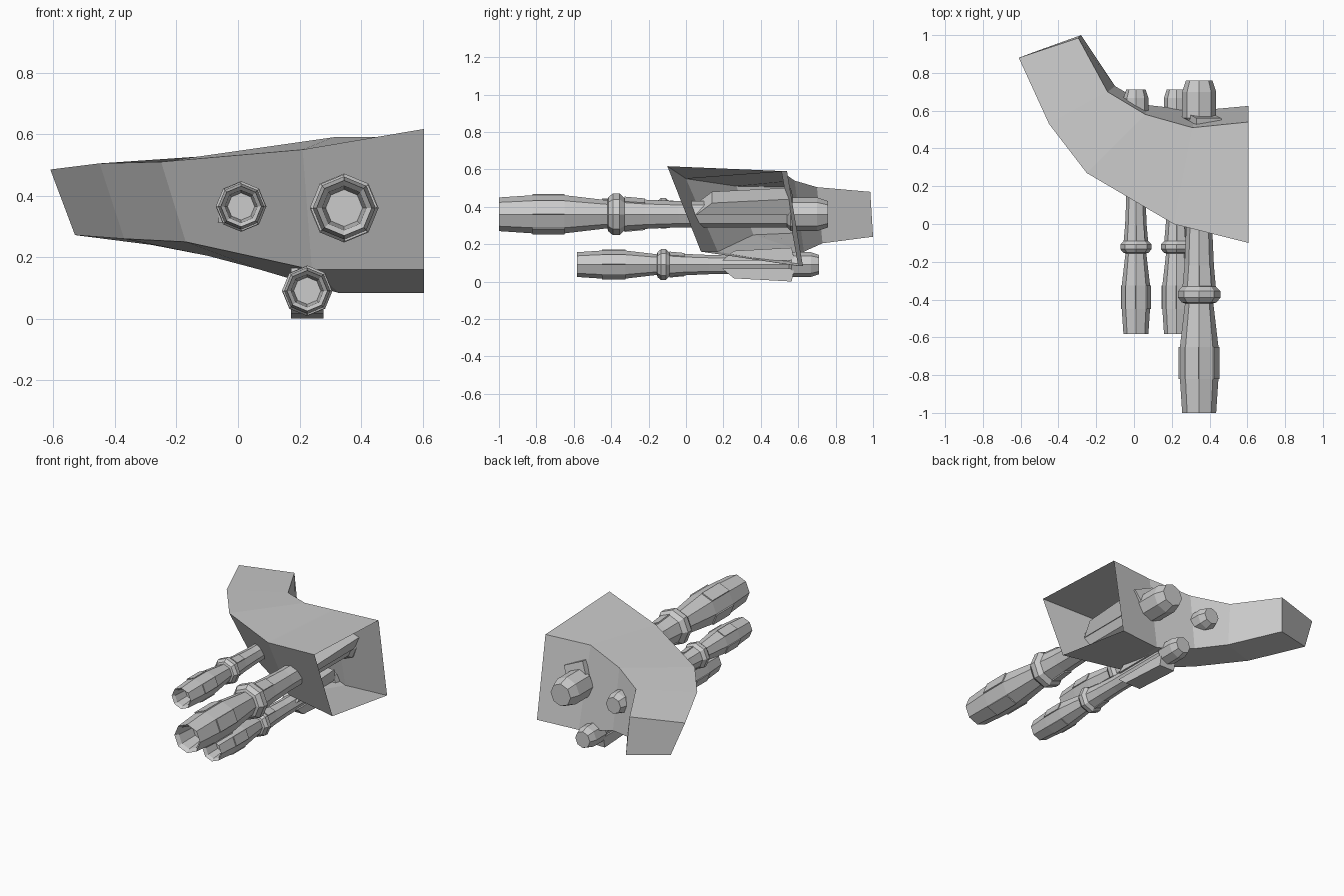
import bpy, bmesh
from math import sin, cos, pi, radians
from mathutils import Matrix, Vector

if "Cube" in bpy.data.objects:
    bpy.data.objects.remove(bpy.data.objects["Cube"])


def finish(bm, name):
    bmesh.ops.recalc_face_normals(bm, faces=bm.faces)
    me = bpy.data.meshes.new(name)
    bm.to_mesh(me)
    bm.free()
    ob = bpy.data.objects.new(name, me)
    bpy.context.collection.objects.link(ob)
    return ob


# Curved hull: four edge lines lofted, closed at the tip, open at the inner side
top_front = [(-.61, .88, .485), (-.45, .53, .505), (-.25, .27, .51), (.21, .0, .55), (.605, -.10, .617)]
top_back = [(-.295, .985, .48), (-.14, .70, .505), (.06, .58, .54), (.31, .51, .59), (.605, .54, .59)]
low_back = [(-.28, 1.0, .24), (-.10, .73, .205), (.07, .63, .16), (.33, .60, .083), (.605, .625, .083)]
low_front = [(-.53, .91, .272), (-.37, .59, .26), (-.17, .36, .25), (.24, .17, .16), (.605, .08, .16)]
bm = bmesh.new()
lines = [[bm.verts.new(p) for p in l] for l in (top_front, top_back, low_back, low_front)]
for i in range(4):
    a, b = lines[i], lines[(i + 1) % 4]
    for j in range(4):
        bm.faces.new((a[j], b[j], b[j + 1], a[j + 1]))
bm.faces.new([l[0] for l in lines])
finish(bm, "hull")

# Gun profile as (y, radius): from the bottom of the bore, round the muzzle, to the rear cap
PROFILE = [(-.74, .06), (-.86, .072), (-.88, .09), (-.70, .102), (-.53, .102),
           (-.30, .075), (-.295, .092), (-.27, .112), (-.235, .112), (-.21, .088),
           (-.10, .078), (.08, .07), (.66, .07), (.68, .09), (.82, .09), (.88, .07)]


def gun(name, centre, scale, mounts):
    place = Matrix.Translation(centre) @ Matrix.Scale(scale, 4)
    bm = bmesh.new()
    rings = [[bm.verts.new((r * cos(k * pi / 4), y, r * sin(k * pi / 4))) for k in range(8)]
             for y, r in PROFILE]
    panels = []
    for i in range(len(rings) - 1):
        for k in range(8):
            n = (k + 1) % 8
            f = bm.faces.new((rings[i][k], rings[i][n], rings[i + 1][n], rings[i + 1][k]))
            if (i == 3 and k % 2 == 0) or (i == 9 and k % 4 == 1):
                panels.append(f)
    bm.faces.new(rings[0])
    bm.faces.new(rings[-1])
    bmesh.ops.recalc_face_normals(bm, faces=bm.faces)
    # Raised cooling panels
    for f in panels:
        normal = f.normal.copy()
        new = bmesh.ops.extrude_discrete_faces(bm, faces=[f])["faces"][0]
        bmesh.ops.translate(bm, verts=new.verts, vec=normal * .007)
    bm.transform(place)
    finish(bm, name)

    # Wedge mounts, turned about the barrel (0 = below)
    side = [(.175, .03), (.26, .10), (.68, .123), (.70, .03)]
    for m, angle in enumerate(mounts):
        bm = bmesh.new()
        left = [bm.verts.new((-.072, y, -d)) for y, d in side]
        right = [bm.verts.new((.072, y, -d)) for y, d in side]
        bm.faces.new(left)
        bm.faces.new(right)
        for i in range(4):
            n = (i + 1) % 4
            bm.faces.new((left[i], left[n], right[n], right[i]))
        bm.transform(place @ Matrix.Rotation(radians(angle), 4, 'Y'))
        finish(bm, f"{name}_mount_{m + 1}")


gun("large_gun", Vector((.345, -.12, .36)), 1, [205])
gun("outer_gun", Vector((.01, .065, .365)), .735, [90])
gun("lower_gun", Vector((.225, .065, .091)), .735, [0, 180])
